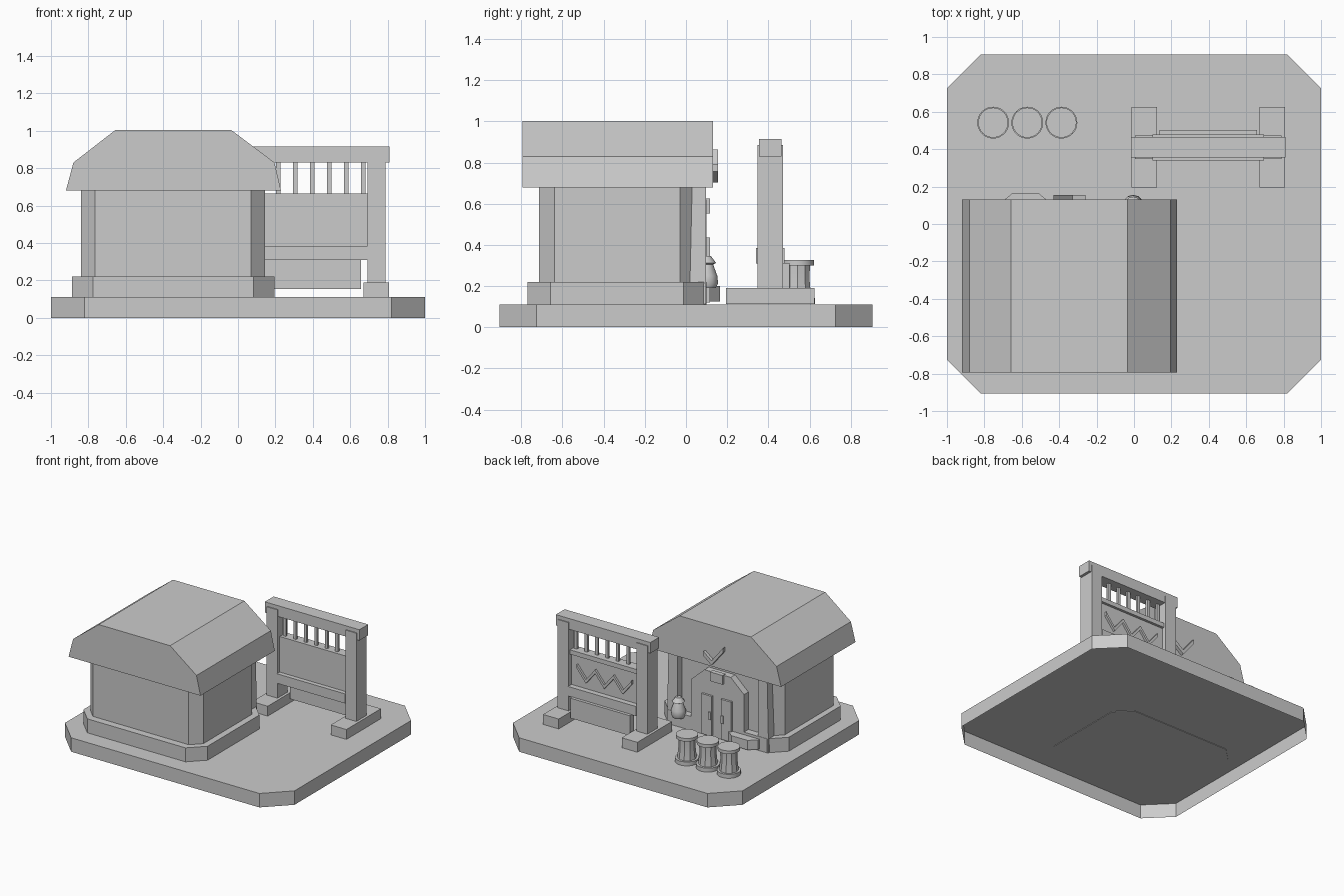
import bpy, bmesh, math
from mathutils import Vector

cube = bpy.data.objects.get("Cube")
if cube:
    bpy.data.objects.remove(cube, do_unlink=True)

grey = bpy.data.materials.new("plain grey")
grey.use_nodes = True
COLOUR = (0.6, 0.6, 0.6, 1)
grey.diffuse_color = COLOUR
grey.node_tree.nodes["Principled BSDF"].inputs["Base Color"].default_value = COLOUR


def finish(name, bm):
    bmesh.ops.recalc_face_normals(bm, faces=bm.faces)
    mesh = bpy.data.meshes.new(name)
    bm.to_mesh(mesh)
    bm.free()
    mesh.materials.append(grey)
    obj = bpy.data.objects.new(name, mesh)
    bpy.context.scene.collection.objects.link(obj)
    return obj


def extrude(name, points, offset, hollow=False):
    """Extrude a closed outline of 3D points; hollow leaves the starting end open."""
    bm = bmesh.new()
    face = bm.faces.new([bm.verts.new(p) for p in points])
    result = bmesh.ops.extrude_face_region(bm, geom=[face], use_keep_orig=True)
    verts = [v for v in result["geom"] if isinstance(v, bmesh.types.BMVert)]
    bmesh.ops.translate(bm, verts=verts, vec=Vector(offset))
    bmesh.ops.recalc_face_normals(bm, faces=bm.faces)
    if hollow:
        bmesh.ops.delete(bm, geom=[face], context='FACES_ONLY')
    return finish(name, bm)


def box(name, x, y, z):
    outline = [(x[0], y[0]), (x[1], y[0]), (x[1], y[1]), (x[0], y[1])]
    return extrude(name, [(a, b, z[0]) for a, b in outline], (0, 0, z[1] - z[0]))


def slab(name, x, y, z, cut, hollow=False):
    """Upright block with four clipped corners."""
    (l, r), (f, b) = x, y
    outline = [(l + cut, f), (r - cut, f), (r, f + cut), (r, b - cut),
               (r - cut, b), (l + cut, b), (l, b - cut), (l, f + cut)]
    return extrude(name, [(a, c, z[0]) for a, c in outline], (0, 0, z[1] - z[0]), hollow)


def plate(name, outline, y):
    """Outline in x and z, given thickness along y."""
    return extrude(name, [(a, y[0], c) for a, c in outline], (0, y[1] - y[0], 0))


def ribbon(name, path, y, width):
    """Zigzag strip: the path in x and z, widened vertically."""
    low = [(a, c - width / 2) for a, c in path]
    high = [(a, c + width / 2) for a, c in reversed(path)]
    return plate(name, low + high, y)


def lathe(name, profile, centre, steps):
    bm = bmesh.new()
    verts = [bm.verts.new((centre[0] + r, centre[1], z)) for r, z in profile]
    edges = [bm.edges.new(pair) for pair in zip(verts, verts[1:])]
    bmesh.ops.spin(bm, geom=verts + edges, cent=(*centre, 0), axis=(0, 0, 1),
                   angle=math.tau, steps=steps)
    bmesh.ops.remove_doubles(bm, verts=bm.verts, dist=0.0005)
    obj = finish(name, bm)
    bpy.ops.object.select_all(action='DESELECT')
    obj.select_set(True)
    bpy.context.view_layer.objects.active = obj
    bpy.ops.object.shade_smooth_by_angle(angle=math.radians(30))
    return obj


# Ground shell, open underneath, with the house plinth just piercing its top
slab("ground_slab", (-1, 1), (-0.905, 0.905), (0, 0.11), 0.18, hollow=True)
slab("house_plinth", (-0.887, 0.195), (-0.77, 0.1), (0.106, 0.22), 0.113)
slab("house_walls", (-0.84, 0.145), (-0.713, 0.045), (0.2, 0.69), 0.075)

# Roof
plate("roof", [(-0.92, 0.68), (-0.88, 0.83), (-0.657, 1.003), (-0.035, 1.003),
               (0.195, 0.83), (0.23, 0.68)], (-0.795, 0.13))
ribbon("gable_mark", [(-0.26, 0.775), (-0.33, 0.72), (-0.43, 0.845)], (0.12, 0.155), 0.035)

# Doorway, mirrored about its centre line
MID = -0.345
half = [(0.23, 0.112), (0.23, 0.515), (0.115, 0.62)]
plate("door_arch", [(MID + a, c) for a, c in half]
      + [(MID - a, c) for a, c in reversed(half)], (0.02, 0.1))
box("door_sign", (MID - 0.055, MID + 0.055), (0.08, 0.117), (0.553, 0.625))
for side, label in ((1, "left"), (-1, "right")):
    def mirrored(a, b):
        return sorted((MID + side * a, MID + side * b))
    box(f"{label}_door_panel", mirrored(0.04, 0.13), (0.08, 0.117), (0.12, 0.435))
    box(f"{label}_door_handle", mirrored(0.045, 0.065), (0.11, 0.125), (0.25, 0.31))
    # Porch post flaring slightly toward its foot
    post = [(0.35, 0.112), (0.443, 0.112), (0.43, 0.69), (0.35, 0.69)]
    plate(f"{label}_porch_post", [(MID + side * a, c) for a, c in post], (0, 0.097))

# Bench and jar beside the door
extrude("bench", [(-0.71, 0.08, 0.125), (-0.71, 0.115, 0.125), (-0.65, 0.165, 0.125),
                  (-0.51, 0.165, 0.125), (-0.45, 0.115, 0.125), (-0.45, 0.08, 0.125)],
        (0, 0, 0.075))
lathe("jar", [(0, 0.19), (0.045, 0.19), (0.056, 0.215), (0.052, 0.25), (0.032, 0.305),
              (0.046, 0.312), (0.022, 0.345), (0, 0.345)], (-0.005, 0.1), 12)

# Barrels: faceted staves between a round foot and a round lid
for i in range(3):
    spot = (-0.753 + i * 0.1825, 0.542)
    lathe(f"barrel_foot_{i + 1}", [(0, 0.112), (0.085, 0.112), (0.085, 0.143), (0, 0.143)],
          spot, 32)
    lathe(f"barrel_body_{i + 1}",
          [(0, 0.14), (0.07, 0.14), (0.061, 0.23), (0.063, 0.308), (0, 0.308)], spot, 10)
    lathe(f"barrel_lid_{i + 1}", [(0, 0.301), (0.08, 0.301), (0.08, 0.326), (0, 0.326)],
          spot, 32)

# Notice board frame
CX = 0.397
for side, label in ((1, "left"), (-1, "right")):
    def mirrored(a, b):
        return sorted((CX + side * a, CX + side * b))
    box(f"{label}_board_foot", mirrored(0.275, 0.411), (0.195, 0.625), (0.112, 0.19))
    box(f"{label}_board_post", mirrored(0.296, 0.391), (0.347, 0.472), (0.18, 0.885))
box("board_top_beam", (CX - 0.412, CX + 0.412), (0.355, 0.465), (0.83, 0.915))
box("board_middle_beam", (CX - 0.298, CX + 0.298), (0.34, 0.478), (0.31, 0.385))
box("board_main_panel", (CX - 0.298, CX + 0.298), (0.375, 0.435), (0.38, 0.665))
box("board_rail", (CX - 0.298, CX + 0.298), (0.43, 0.455), (0.63, 0.665))
box("board_lower_panel", (CX - 0.26, CX + 0.26), (0.45, 0.502), (0.155, 0.312))
for i in range(7):
    x = CX + (i - 3) * 0.091
    box(f"board_slat_{i + 1}", (x - 0.012, x + 0.012), (0.4, 0.418), (0.66, 0.84))
ribbon("board_zigzag", [(CX + 0.08 * (3 - i), 0.45 if i % 2 else 0.548) for i in range(7)],
       (0.42, 0.452), 0.03)
